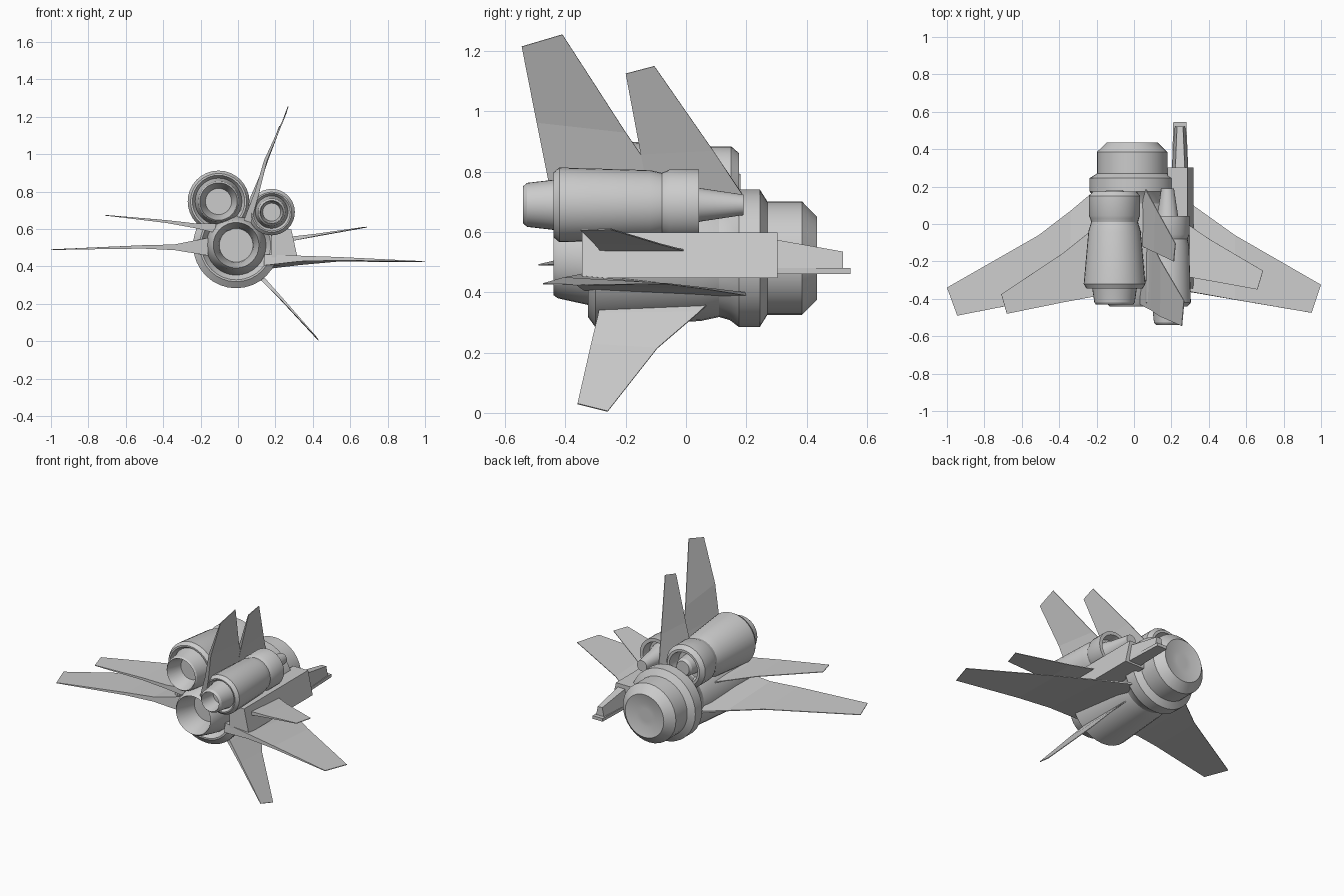
import bpy, bmesh, math
from mathutils import Vector


def finish(name, bm, smooth=False):
    bmesh.ops.remove_doubles(bm, verts=bm.verts, dist=1e-5)
    bmesh.ops.recalc_face_normals(bm, faces=bm.faces)
    me = bpy.data.meshes.new(name)
    bm.to_mesh(me)
    bm.free()
    ob = bpy.data.objects.new(name, me)
    bpy.context.collection.objects.link(ob)
    if smooth:
        bpy.ops.object.select_all(action='DESELECT')
        ob.select_set(True)
        bpy.context.view_layer.objects.active = ob
        bpy.ops.object.shade_smooth_by_angle(angle=math.radians(25))
    return ob


def loft(name, rings, smooth=False, cap=True):
    """Skin a list of equal-length closed rings."""
    bm = bmesh.new()
    loops = [[bm.verts.new(p) for p in r] for r in rings]
    n = len(rings[0])
    for a, b in zip(loops, loops[1:]):
        for i in range(n):
            j = (i + 1) % n
            bm.faces.new((a[i], a[j], b[j], b[i]))
    if cap:
        bm.faces.new(loops[0])
        bm.faces.new(loops[-1])
    return finish(name, bm, smooth)


def lathe(name, cx, cz, profile, n=32):
    """Revolve (y, radius) points around a lengthwise axis."""
    rings = [[(cx + r * math.cos(2 * math.pi * i / n), y,
               cz + r * math.sin(2 * math.pi * i / n)) for i in range(n)]
             for y, r in profile]
    return loft(name, rings, True)


def wing(name, stations):
    """Stations: (leading point, trailing point, thickness) from root to tip."""
    span = Vector(stations[-1][1]) - Vector(stations[0][1])
    rings = []
    for le, te, t in stations:
        le, te = Vector(le), Vector(te)
        nrm = (te - le).cross(span).normalized()
        lt, tt = nrm * max(t * 0.1, 0.002), nrm * t / 2
        rings.append([le + lt, te + tt, te - tt, le - lt])
    return loft(name, rings)


# main thruster body
lathe("main_body", -0.01, 0.513, [
    (-0.30, 0.075), (-0.30, 0.09), (-0.34, 0.095), (-0.43, 0.118), (-0.44, 0.122),
    (-0.425, 0.133), (-0.325, 0.155), (-0.29, 0.16), (-0.325, 0.185), (-0.325, 0.195),
    (-0.30, 0.23), (0.05, 0.208), (0.11, 0.195), (0.145, 0.205), (0.175, 0.228),
    (0.245, 0.228), (0.27, 0.188), (0.385, 0.188), (0.435, 0.137), (0.42, 0.075),
    (0.42, 0.04)])

# upper left thruster
lathe("upper_left_pod", -0.104, 0.747, [
    (-0.33, 0.04), (-0.33, 0.07), (-0.42, 0.095), (-0.43, 0.10), (-0.42, 0.108),
    (-0.34, 0.12), (-0.32, 0.125), (-0.345, 0.14), (-0.345, 0.15), (-0.32, 0.165),
    (-0.04, 0.14), (0.01, 0.125), (0.03, 0.13), (0.045, 0.137), (0.15, 0.137),
    (0.175, 0.115), (0.175, 0.10), (0.10, 0.085), (0.10, 0.062), (0.165, 0.055),
    (0.18, 0.045), (0.18, 0.02)])

# upper right thruster with rear spike
lathe("upper_right_pod", 0.18, 0.69, [
    (-0.44, 0.03), (-0.44, 0.048), (-0.525, 0.058), (-0.54, 0.062), (-0.527, 0.073),
    (-0.44, 0.083), (-0.42, 0.087), (-0.44, 0.10), (-0.44, 0.107), (-0.42, 0.124),
    (-0.12, 0.115), (-0.08, 0.106), (-0.055, 0.117), (0.043, 0.117), (0.043, 0.095),
    (-0.01, 0.085), (-0.01, 0.07), (0.05, 0.055), (0.19, 0.034), (0.19, 0.015)])


def ring(y, x0, x1, z0, z1, inset=0.0):
    return [(x0, y, z0), (x1, y, z0), (x1 - inset, y, z1), (x0 + inset, y, z1)]


# side pod on the right flank
loft("side_pod", [[(0.18, y, 0.448), (0.318, y, 0.448), (0.285, y, 0.598), (0.18, y, 0.598)]
                  for y in (-0.345, 0.303)])
loft("side_pod_barrel", [ring(0.29, 0.203, 0.29, 0.478, 0.576, 0.018),
                         ring(0.52, 0.218, 0.274, 0.478, 0.535, 0.012)])
loft("side_pod_plate", [ring(0.29, 0.203, 0.29, 0.46, 0.48),
                        ring(0.545, 0.21, 0.28, 0.46, 0.48)])

# large wings
wing("large_left_wing", [
    ((-0.16, 0.22, 0.49), (-0.16, -0.335, 0.505), 0.095),
    ((-0.34, 0.07, 0.495), (-0.34, -0.37, 0.502), 0.03),
    ((-0.51, -0.06, 0.5), (-0.51, -0.405, 0.504), 0.018),
    ((-1.0, -0.34, 0.489), (-0.945, -0.49, 0.491), 0.004)])
wing("large_right_wing", [
    ((0.14, 0.23, 0.39), (0.14, -0.335, 0.435), 0.06),
    ((0.33, 0.09, 0.41), (0.33, -0.368, 0.442), 0.03),
    ((0.54, -0.06, 0.428), (0.54, -0.405, 0.441), 0.018),
    ((1.0, -0.325, 0.424), (0.95, -0.475, 0.428), 0.004)])

# small wings
wing("small_left_wing", [
    ((-0.12, 0.05, 0.595), (-0.12, -0.37, 0.605), 0.05),
    ((-0.235, -0.04, 0.615), (-0.235, -0.392, 0.618), 0.025),
    ((-0.385, -0.16, 0.638), (-0.385, -0.42, 0.64), 0.015),
    ((-0.71, -0.375, 0.673), (-0.68, -0.48, 0.67), 0.004)])
wing("small_right_wing", [
    ((0.27, 0.01, 0.535), (0.27, -0.28, 0.545), 0.025),
    ((0.41, -0.085, 0.56), (0.41, -0.305, 0.567), 0.013),
    ((0.69, -0.25, 0.61), (0.66, -0.35, 0.607), 0.004)])

# upright fins, one behind the other
wing("large_top_fin", [
    ((0.05, 0.0, 0.64), (0.05, -0.43, 0.64), 0.04),
    ((0.10, -0.11, 0.80), (0.10, -0.46, 0.79), 0.025),
    ((0.145, -0.20, 0.93), (0.147, -0.495, 0.965), 0.016),
    ((0.268, -0.41, 1.255), (0.256, -0.545, 1.215), 0.004)])
wing("small_top_fin", [
    ((0.05, 0.21, 0.69), (0.05, -0.115, 0.69), 0.035),
    ((0.115, 0.09, 0.87), (0.115, -0.15, 0.86), 0.018),
    ((0.222, -0.105, 1.15), (0.213, -0.20, 1.125), 0.004)])

# lower fin
wing("lower_fin", [
    ((0.105, 0.08, 0.37), (0.105, -0.285, 0.355), 0.035),
    ((0.14, 0.045, 0.335), (0.14, -0.29, 0.325), 0.022),
    ((0.235, -0.095, 0.215), (0.235, -0.315, 0.225), 0.013),
    ((0.43, -0.26, 0.005), (0.412, -0.36, 0.03), 0.004)])
